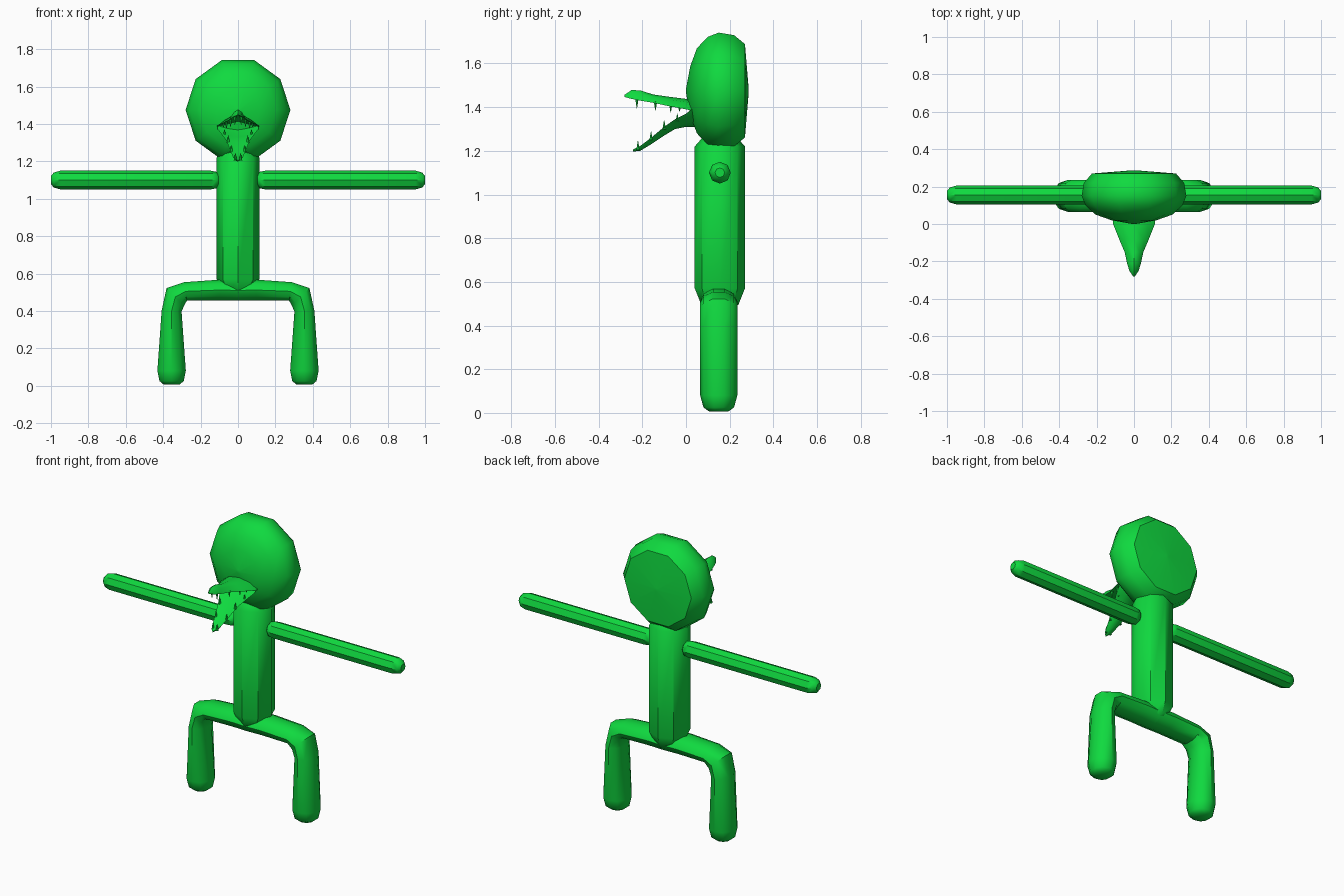
import bpy, bmesh, math
from mathutils import Vector

green = bpy.data.materials.new("green")
green.diffuse_color = (0.005, 0.70, 0.05, 1)
CY = 0.155  # depth of the body axis


def loft(name, rings, angle=40):
    """Skin a list of equal-length point rings and cap both ends."""
    bm = bmesh.new()
    rows = [[bm.verts.new(p) for p in r] for r in rings]
    n = len(rows[0])
    for a, b in zip(rows, rows[1:]):
        for i in range(n):
            j = (i + 1) % n
            bm.faces.new((a[i], a[j], b[j], b[i]))
    bm.faces.new(rows[0])
    bm.faces.new(rows[-1])
    bmesh.ops.recalc_face_normals(bm, faces=bm.faces)
    mesh = bpy.data.meshes.new(name)
    bm.to_mesh(mesh)
    bm.free()
    mesh.materials.append(green)
    ob = bpy.data.objects.new(name, mesh)
    bpy.context.collection.objects.link(ob)
    bpy.ops.object.select_all(action='DESELECT')
    ob.select_set(True)
    bpy.context.view_layer.objects.active = ob
    bpy.ops.object.shade_smooth_by_angle(angle=math.radians(angle))
    return ob


def ring(c, u, v, n, ru, rv):
    """Elliptical ring around c spanned by u and v."""
    c, u, v = Vector(c), Vector(u), Vector(v)
    return [c + u * ru * math.cos(2 * math.pi * i / n)
            + v * rv * math.sin(2 * math.pi * i / n) for i in range(n)]


X, Y, Z = (1, 0, 0), (0, 1, 0), (0, 0, 1)

# Torso: rounded eight-sided post
loft("torso", [ring((0, CY, z), X, Y, 8, rx, ry) for z, rx, ry in (
    (0.465, 0.02, 0.03), (0.495, 0.07, 0.085), (0.57, 0.115, 0.115),
    (1.22, 0.115, 0.115), (1.26, 0.08, 0.08))])

# Head: flattened ten-sided ball
loft("head", [ring((0, y, 1.475), X, Z, 10, r, r) for y, r in (
    (0.0, 0.01), (0.02, 0.12), (0.05, 0.205), (0.10, 0.26), (0.15, 0.28),
    (0.22, 0.268), (0.27, 0.225), (0.287, 0.01))])

# Arms and bent legs on both sides
leg_path = [  # x, z, half thickness, half depth, direction angle (degrees)
    (0.0, 0.51, 0.058, 0.085, 0), (0.10, 0.512, 0.058, 0.085, 0),
    (0.28, 0.505, 0.052, 0.085, -8), (0.335, 0.475, 0.07, 0.085, -45),
    (0.355, 0.40, 0.056, 0.085, -88), (0.355, 0.08, 0.08, 0.085, -90),
    (0.355, 0.025, 0.068, 0.07, -90), (0.355, 0.007, 0.045, 0.045, -90)]
for s, side in ((1, "left"), (-1, "right")):
    loft(side + "_arm", [ring((s * x, CY, 1.10), Y, Z, 8, r, r) for x, r in (
        (0.10, 0.025), (0.115, 0.044), (0.145, 0.05), (0.95, 0.05),
        (0.985, 0.04), (1.0, 0.022))])
    rings = []
    for x, z, t, d, a in leg_path:
        a = math.radians(a)
        rings.append(ring((s * x, 0.15, z), Y,
                          (-s * math.sin(a), 0, math.cos(a)), 10, d, t))
    loft(side + "_leg", rings)


def jaw(name, sections):
    """Sections: y, half width, outer ridge z, edge z, inner ridge z."""
    loft(name, [[(-w, y, e), (-w * 0.6, y, e + (o - e) * 0.7), (0, y, o),
                 (w * 0.6, y, e + (o - e) * 0.7), (w, y, e), (0, y, i)]
                for y, w, o, e, i in sections], 50)


# Open beak-like jaws
jaw("upper_jaw", [
    (0.05, 0.115, 1.43, 1.38, 1.41), (0.0, 0.112, 1.438, 1.39, 1.415),
    (-0.08, 0.08, 1.448, 1.405, 1.425), (-0.15, 0.05, 1.458, 1.42, 1.435),
    (-0.21, 0.037, 1.477, 1.43, 1.44), (-0.25, 0.025, 1.478, 1.438, 1.444),
    (-0.282, 0.004, 1.456, 1.447, 1.45)])
jaw("lower_jaw", [
    (0.05, 0.115, 1.31, 1.41, 1.39), (0.0, 0.108, 1.31, 1.37, 1.355),
    (-0.05, 0.088, 1.30, 1.345, 1.33), (-0.10, 0.062, 1.27, 1.31, 1.30),
    (-0.16, 0.042, 1.23, 1.26, 1.25), (-0.21, 0.026, 1.20, 1.222, 1.215),
    (-0.242, 0.004, 1.197, 1.207, 1.203)])

# Teeth along both jaw edges
upper = [(0.017, -0.225, 1.44, 0.045), (0.04, -0.14, 1.425, 0.04),
         (0.062, -0.07, 1.415, 0.04), (0.078, -0.03, 1.405, 0.025)]
lower = [(0.014, -0.22, 1.205, 0.04), (0.036, -0.16, 1.25, 0.038),
         (0.052, -0.10, 1.298, 0.042), (0.072, -0.04, 1.335, 0.035)]
for jaw_name, teeth, d in (("upper", upper, -1), ("lower", lower, 1)):
    for k, (x, y, z, h) in enumerate(teeth):
        for s in (1, -1):
            loft(f"{jaw_name}_tooth_{k}_{'left' if s > 0 else 'right'}",
                 [ring((s * x, y, z), X, Y, 6, 0.009, 0.009),
                  ring((s * x, y, z + d * h), X, Y, 6, 0.001, 0.001)])
